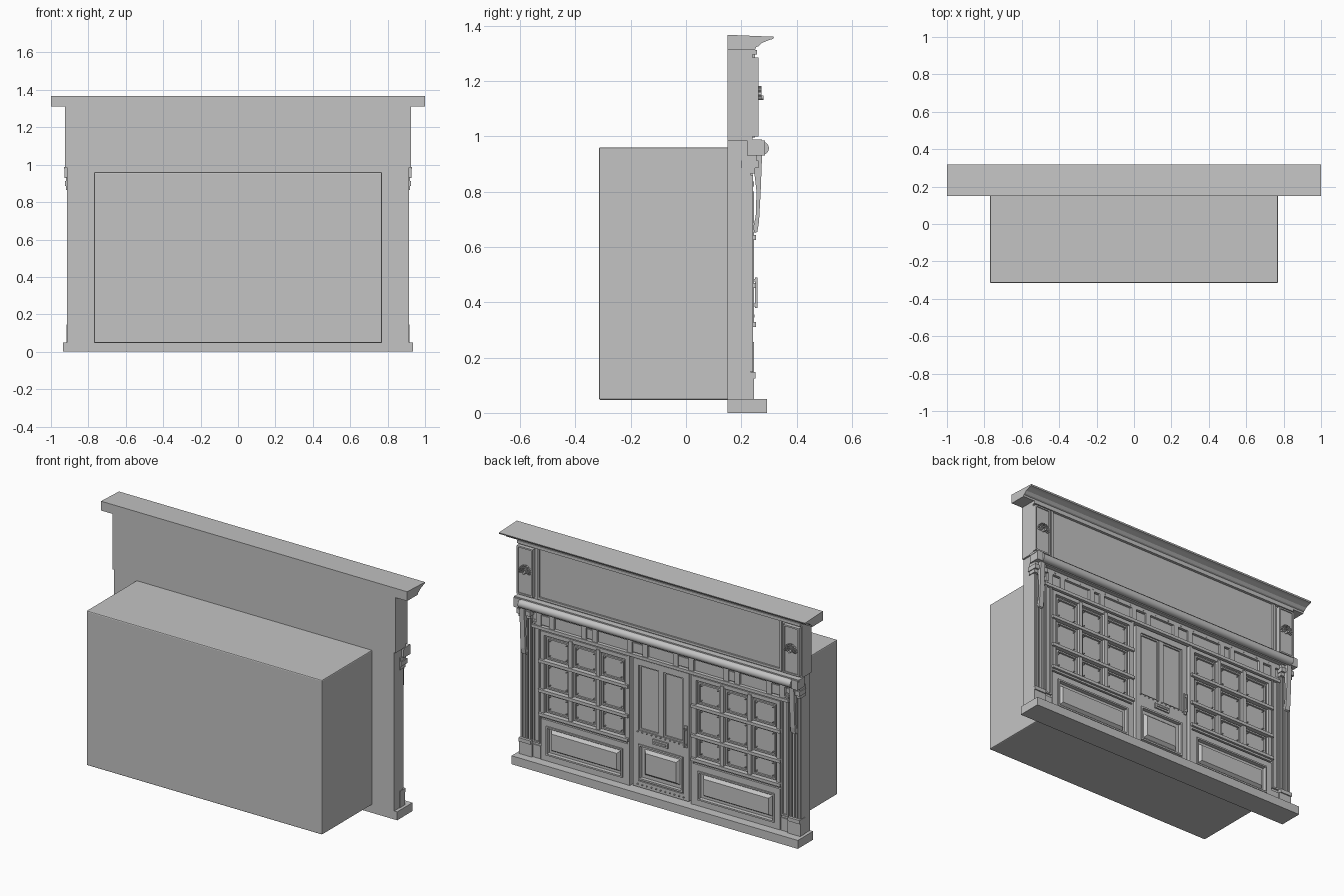
import bpy
import bmesh
import math
from mathutils import Matrix, Vector

default_cube = bpy.data.objects.get("Cube")
if default_cube:
    bpy.data.objects.remove(default_cube, do_unlink=True)

# One plain grey for the whole building
grey = bpy.data.materials.new("plain grey")
grey.use_nodes = True
colour = (0.55, 0.55, 0.55, 1)
grey.diffuse_color = colour
grey.node_tree.nodes["Principled BSDF"].inputs["Base Color"].default_value = colour


def finish(name, bm, mirror=False, bevel=0, smooth=False):
    """Turn a bmesh into an object, optionally mirrored across x."""
    mesh = bpy.data.meshes.new(name)
    bmesh.ops.recalc_face_normals(bm, faces=bm.faces)
    bm.to_mesh(mesh)
    bm.free()
    mesh.materials.append(grey)
    obj = bpy.data.objects.new(name, mesh)
    bpy.context.collection.objects.link(obj)
    if mirror:
        obj.modifiers.new("Mirror", 'MIRROR').use_mirror_merge = False
    if bevel:
        modifier = obj.modifiers.new("Bevel", 'BEVEL')
        modifier.width = bevel
        modifier.segments = 2
    if smooth:
        bpy.ops.object.select_all(action='DESELECT')
        obj.select_set(True)
        bpy.context.view_layer.objects.active = obj
        bpy.ops.object.shade_smooth_by_angle()
    return obj


def add_box(bm, x, y, z):
    """Add a box from three (low, high) ranges."""
    size = [max(r) - min(r) for r in (x, y, z)]
    centre = Vector([sum(r) / 2 for r in (x, y, z)])
    matrix = Matrix.Translation(centre) @ Matrix.Diagonal((*size, 1))
    return bmesh.ops.create_cube(bm, size=1, matrix=matrix)["verts"]


def boxes(name, *ranges, **options):
    bm = bmesh.new()
    for x, y, z in ranges:
        add_box(bm, x, y, z)
    return finish(name, bm, **options)


def border(x, y, z, w):
    """Four bars that frame a rectangle."""
    (a, b), (c, d) = x, z
    return [((a, a + w), y, z), ((b - w, b), y, z),
            ((a + w, b - w), y, (c, c + w)), ((a + w, b - w), y, (d - w, d))]


def extrude_profile(name, points, x, **options):
    """Sweep a (y, z) profile between two x values."""
    bm = bmesh.new()
    face = bm.faces.new([bm.verts.new((x[0], y, z)) for y, z in points])
    swept = bmesh.ops.extrude_face_region(bm, geom=[face])["geom"]
    moved = [v for v in swept if isinstance(v, bmesh.types.BMVert)]
    bmesh.ops.translate(bm, verts=moved, vec=(x[1] - x[0], 0, 0))
    return finish(name, bm, **options)


def raised_panel(name, x, y, z, slope, **options):
    """Box whose outward face is pulled in to make sloping edges."""
    bm = bmesh.new()
    verts = add_box(bm, x, y, z)
    cx, cz = sum(x) / 2, sum(z) / 2
    for v in verts:
        if v.co.y > sum(y) / 2:
            v.co.x -= math.copysign(slope, v.co.x - cx)
            v.co.z -= math.copysign(slope, v.co.z - cz)
    return finish(name, bm, **options)


def cylinders(name, places, radius, depth, axis, sides=12, **options):
    bm = bmesh.new()
    turn = Matrix.Rotation(math.pi / 2, 4, axis)
    for place in places:
        bmesh.ops.create_cone(bm, cap_ends=True, segments=sides, radius1=radius,
                              radius2=radius, depth=depth,
                              matrix=Matrix.Translation(place) @ turn)
    return finish(name, bm, **options)


BACK = 0.15

# Room behind the facade, open towards the shop front
room = bmesh.new()
add_box(room, (-.77, .77), (-.315, BACK + .01), (.047, .96))
room.faces.ensure_lookup_table()
bmesh.ops.delete(room, geom=[max(room.faces, key=lambda f: f.calc_center_median().y)],
                 context='FACES_ONLY')
room_obj = finish("room_box", room, bevel=.006)
room_obj.modifiers.new("Walls", 'SOLIDIFY').thickness = .005

# Structural walls, plinth and cornice
boxes("plinth", ((-.935, .935), (BACK, .292), (0, .05)))
boxes("side_wall", ((.21, .915), (BACK, .222), (.05, .82)), mirror=True)
boxes("lintel_wall", ((-.915, .915), (BACK, .225), (.82, .985)))
boxes("upper_wall", ((-.925, .925), (BACK, .24), (.985, 1.315)))
extrude_profile("cornice", [(BACK, 1.312), (.25, 1.312), (.253, 1.322), (.262, 1.326),
                            (.275, 1.338), (.3, 1.348), (.315, 1.352), (.318, 1.36),
                            (BACK, 1.367)], (-1, 1))

# Sign board with a slim frame and end blocks
boxes("sign_frame", *border((-.8, .8), (.235, .25), (.995, 1.312), .014))
boxes("sign_top_moulding", ((-.925, .925), (.235, .256), (1.295, 1.313)))
boxes("sign_end_block", ((.818, .922), (.235, .257), (1.0, 1.285)), mirror=True)
boxes("sign_end_frame", *border((.818, .922), (.25, .263), (1.0, 1.285), .009), mirror=True)

# Round ornament: three concentric half rings and a boss
rosette = bmesh.new()
for radius in (.014, .024, .034):
    steps = 9
    for i in range(steps):
        angle = math.radians(-100 + 200 * i / (steps - 1))
        x = .868 - radius * math.sin(angle)
        z = 1.145 + radius * math.cos(angle)
        verts = add_box(rosette, (-.0045, .0045), (.255, .273), (-.0025, .0025))
        bmesh.ops.rotate(rosette, verts=verts, matrix=Matrix.Rotation(-angle, 3, 'Y'))
        bmesh.ops.translate(rosette, verts=verts, vec=(x, 0, z))
finish("rosette_rings", rosette, mirror=True)
cylinders("rosette_boss", [(.868, .265, 1.14)], .008, .03, 'X', mirror=True)

# Awning housing and roller
boxes("awning_housing", ((-.9, .9), (.22, .262), (.932, .98)),
      ((-.93, .93), (.22, .275), (.976, .988)))
cylinders("awning_roller", [(0, .276, .957)], .024, 1.78, 'Y', sides=20, smooth=True)
boxes("awning_end_bracket", ((.885, .928), (.22, .285), (.93, .985)), mirror=True)

# Pilasters: fluted shaft, base, capital and hanging scroll
boxes("pilaster_shaft", ((.845, .915), (.2, .234), (.05, .93)), mirror=True)
boxes("pilaster_flutes", *[((x, x + .011), (.23, .242), (.15, .86))
                           for x in (.848, .866, .884, .902)], mirror=True)
boxes("pilaster_base", ((.835, .918), (.2, .245), (.05, .125)),
      ((.84, .918), (.2, .252), (.125, .147)),
      ((.785, .835), (.2, .236), (.05, .125)), mirror=True)
boxes("pilaster_capital", ((.842, .92), (.2, .25), (.865, .885)),
      ((.837, .925), (.2, .262), (.885, .912)),
      ((.842, .92), (.2, .255), (.912, .935)), mirror=True)
extrude_profile("hanging_scroll", [(.24, .93), (.275, .93), (.27, .8), (.264, .69),
                                   (.258, .655), (.248, .65), (.243, .67), (.252, .71),
                                   (.255, .8)], (.866, .896), mirror=True)
boxes("side_panel_moulding", ((.785, .838), (.2, .23), (.12, .86)),
      *border((.788, .834), (.225, .24), (.14, .85), .009), mirror=True)

# Transom band with sunken panels between posts
boxes("transom_rails", ((-.84, .84), (.22, .24), (.905, .93)),
      ((-.84, .84), (.22, .246), (.818, .836)))
posts = (.795, .71, .5, .43, .2, .1)
boxes("transom_posts", *[((x - .016, x + .016), (.22, .24), (.836, .905)) for x in posts],
      mirror=True)
boxes("transom_blocks", *[((a, b), (.22, .234), (.843, .898))
                          for a, b in zip(posts[1::2], posts[0::2])], mirror=True)
cylinders("lintel_studs", [(x * .09 - .765, .238, .917) for x in range(18)],
          .004, .01, 'X', sides=8)

# Windows: frame, glazing bars and inner pane beads, three by three
columns = (.225, .405, .585, .765)
rows = (.32, .46, .635, .79)
boxes("window_frame", *border((.21, .782), (.215, .24), (.3, .81), .022), mirror=True)
boxes("window_uprights", *[((x - .011, x + .011), (.215, .246), (.31, .8))
                           for x in columns[1:3]], mirror=True)
boxes("window_crossbars", *[((.205, .79), (.215, .253), (z - .009, z + .009))
                            for z in rows[:3]], mirror=True)
beads = []
studs = []
for left, right in zip(columns, columns[1:]):
    for low, high in zip(rows, rows[1:]):
        beads += border((left + .016, right - .016), (.215, .233),
                        (low + .014, high - .014), .009)
        studs += [(x, .228, z) for x in (left + .036, right - .036)
                  for z in (low + .034, high - .034)]
boxes("pane_beads", *beads, mirror=True)
cylinders("pane_studs", studs, .003, .012, 'X', sides=6, mirror=True)

# Stall riser below each window
boxes("riser_frame", *border((.21, .782), (.21, .238), (.05, .292), .04), mirror=True)
boxes("riser_bead", *border((.246, .746), (.21, .246), (.086, .256), .009), mirror=True)
raised_panel("riser_panel", (.265, .727), (.215, .242), (.105, .237), .018, mirror=True)
boxes("door_jamb", ((.2, .214), (BACK, .24), (.05, .82)), mirror=True)

# Door with two tall panes and a raised lower panel
boxes("door_slab", ((-.182, .182), (.195, .218), (.055, .81)))
boxes("door_frame", *border((-.182, .182), (.21, .234), (.055, .81), .036),
      ((-.15, .15), (.21, .234), (.31, .39)),
      ((-.014, .014), (.21, .23), (.39, .775)))
boxes("door_pane_bead", *border((.014, .146), (.21, .226), (.39, .774), .009), mirror=True)
boxes("door_panel_bead", *border((-.146, .146), (.21, .24), (.1, .31), .01))
raised_panel("door_panel", (-.12, .12), (.212, .236), (.125, .285), .02)
boxes("letter_plate", ((-.05, .05), (.23, .242), (.335, .365)),
      ((-.04, .04), (.24, .248), (.345, .355)))
cylinders("door_studs", [(x * .03 - .15, .236, z) for x in range(11) for z in (.073, .383)],
          .004, .01, 'X', sides=8)
boxes("door_handle", ((-.174, -.158), (.23, .24), (.37, .5)),
      ((-.17, -.162), (.25, .258), (.38, .49)),
      *[((-.17, -.162), (.235, .255), (z, z + .01)) for z in (.385, .475)])
